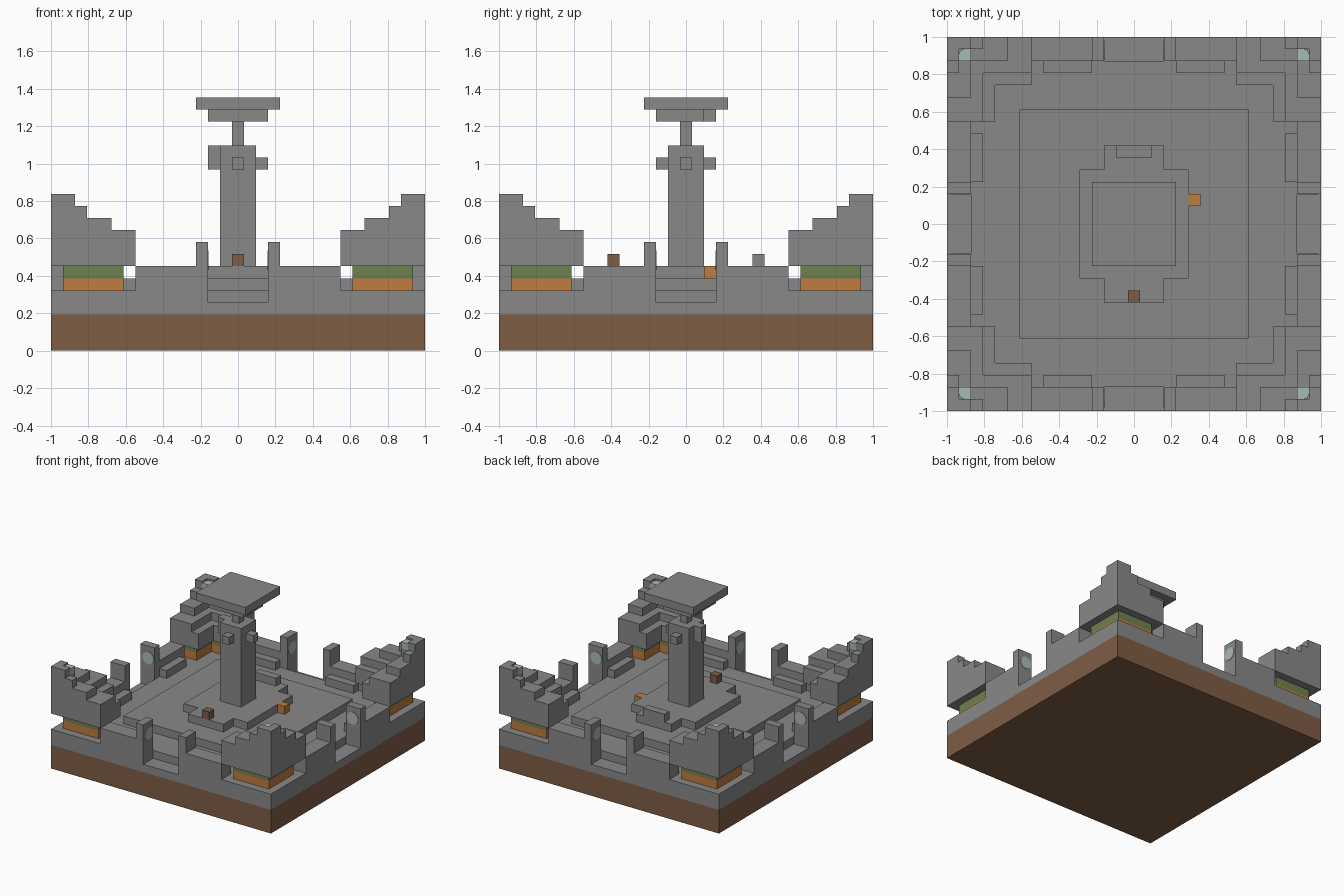
import bpy, bmesh, math
from mathutils import Matrix

if "Cube" in bpy.data.objects:
    bpy.data.objects.remove(bpy.data.objects["Cube"])

U = 2 / 31  # one block


def material(name, rgb):
    m = bpy.data.materials.new(name)
    m.use_nodes = True
    m.diffuse_color = (*rgb, 1)
    m.node_tree.nodes["Principled BSDF"].inputs["Base Color"].default_value = (*rgb, 1)
    return m


stone = material("grey stone", (0.25, 0.25, 0.25))
earth = material("brown earth", (0.21, 0.11, 0.06))
orange = material("orange", (0.53, 0.2, 0.05))
green = material("moss green", (0.16, 0.22, 0.08))
pale = material("pale light", (0.4, 0.5, 0.46))


def add_box(bm, x0, x1, y0, y1, z0, z1):
    centre = Matrix.Translation(((x0 + x1) / 2, (y0 + y1) / 2, (z0 + z1) / 2))
    size = Matrix.Diagonal((abs(x1 - x0), abs(y1 - y0), z1 - z0, 1))
    return bmesh.ops.create_cube(bm, size=1, matrix=centre @ size)["verts"]


def finish(name, bm, mat):
    bmesh.ops.scale(bm, vec=(U, U, U), verts=bm.verts)
    bmesh.ops.recalc_face_normals(bm, faces=bm.faces)
    mesh = bpy.data.meshes.new(name)
    bm.to_mesh(mesh)
    bm.free()
    mesh.materials.append(mat)
    ob = bpy.data.objects.new(name, mesh)
    bpy.context.scene.collection.objects.link(ob)


def blocks(name, mat, *boxes):
    bm = bmesh.new()
    for b in boxes:
        add_box(bm, *b)
    finish(name, bm, mat)


def four_ways(name, mat, build):
    """Build once at the +y side (or +x +y corner) and turn it to all four sides."""
    bm = bmesh.new()
    for k in range(4):
        old = set(bm.verts)
        build(bm)
        new = [v for v in bm.verts if v not in old]
        bmesh.ops.rotate(bm, verts=new, matrix=Matrix.Rotation(k * math.pi / 2, 3, "Z"))
    finish(name, bm, mat)


# Ground slabs, with a step cut into the stone at each gate
E, I, G = 15.5, 13.5, 2.5
blocks("earth_base", earth, (-E, E, -E, E, 0, 3))
blocks("stone_floor", stone, (-E, E, -E, E, 3, 4), (-I, I, -I, I, 4, 5))


def rim(bm):
    add_box(bm, G, E, I, E, 4, 5)
    add_box(bm, -E, -G, I, E, 4, 5)


four_ways("floor_rim", stone, rim)


# Gate walls, posts and inner benches
def gate(bm):
    for s in (-1, 1):
        add_box(bm, s * G, s * 8.5, I, E, 5, 7)
        add_box(bm, s * G, s * 3.5, I, E, 7, 9)
        add_box(bm, s * 3.5, s * 7.5, 12.5, I, 5, 6)


four_ways("gate_walls", stone, gate)


# Round lights on the inner faces of the gate posts
def gate_lights(bm):
    for s in (-1, 1):
        turn = Matrix.Translation((s * G, 14.4, 7.5)) @ Matrix.Rotation(math.pi / 2, 4, "Y")
        bmesh.ops.create_cone(bm, cap_ends=True, segments=16, radius1=0.8,
                              radius2=0.8, depth=0.1, matrix=turn)


four_ways("gate_lights", pale, gate_lights)


# Angled corner turrets: two coloured footings under stepped battlements
def ell(bm, outer, inner, end, z0, z1):
    add_box(bm, end, outer, inner, outer, z0, z1)
    add_box(bm, inner, outer, end, inner, z0, z1)


four_ways("turret_footing", orange, lambda bm: ell(bm, 14.5, 12.5, 9.5, 5, 6))
four_ways("turret_moss_band", green, lambda bm: ell(bm, 14.5, 12.5, 9.5, 6, 7))


def turret(bm):
    ell(bm, E, 11.5, 8.5, 7, 9)
    ell(bm, E, 12.5, 8.5, 9, 10)
    ell(bm, E, I, 10.5, 10, 11)
    ell(bm, E, 14.5, 12.5, 11, 12)
    ell(bm, E, 14.5, I, 12, 13)
    add_box(bm, I, 14.5, I, 14.5, 11, 12)


four_ways("corner_turrets", stone, turret)


# Lantern nested in each corner, with its outer edge rounded
def lantern(bm):
    verts = add_box(bm, I, 14.5, I, 14.5, 12, 12.8)
    edge = [e for e in {e for v in verts for e in v.link_edges}
            if all(v.co.x > 14 and v.co.y > 14 for v in e.verts)]
    bmesh.ops.bevel(bm, geom=edge, offset=0.45, segments=4, profile=0.5, affect="EDGES")


four_ways("corner_lanterns", pale, lantern)

# Courtyard platform and plinth
blocks("platform", stone, (-9.5, 9.5, -9.5, 9.5, 5, 6))
blocks("plinth", stone, (-4.5, 4.5, -4.5, 4.5, 6, 7),
       (-G, G, 4.5, 6.5, 6, 7), (-G, G, -6.5, -4.5, 6, 7))
blocks("back_ledge", stone, (-1.5, 1.5, 5.5, 6.5, 7, 8))
blocks("brown_block", earth, (-0.5, 0.5, -6.5, -5.5, 7, 8))
blocks("orange_block", orange, (4.5, 5.5, 1.5, 2.5, 6, 7))

# Central column with side bosses, neck and cap
blocks("column", stone, (-1.5, 1.5, -1.5, 1.5, 7, 17))
blocks("column_bosses", stone, (1.5, G, -0.5, 0.5, 15, 16), (-G, -1.5, -0.5, 0.5, 15, 17),
       (-0.5, 0.5, 1.5, G, 15, 16), (-0.5, 0.5, -G, -1.5, 15, 16))
blocks("column_neck", stone, (-0.5, 0.5, -0.5, 0.5, 17, 19))
blocks("lower_cap", stone, (-G, G, -G, 1.5, 19, 20), (-G, 1.5, 1.5, G, 19, 20))
blocks("upper_cap", stone, (-3.5, 3.5, -3.5, 3.5, 20, 21))
